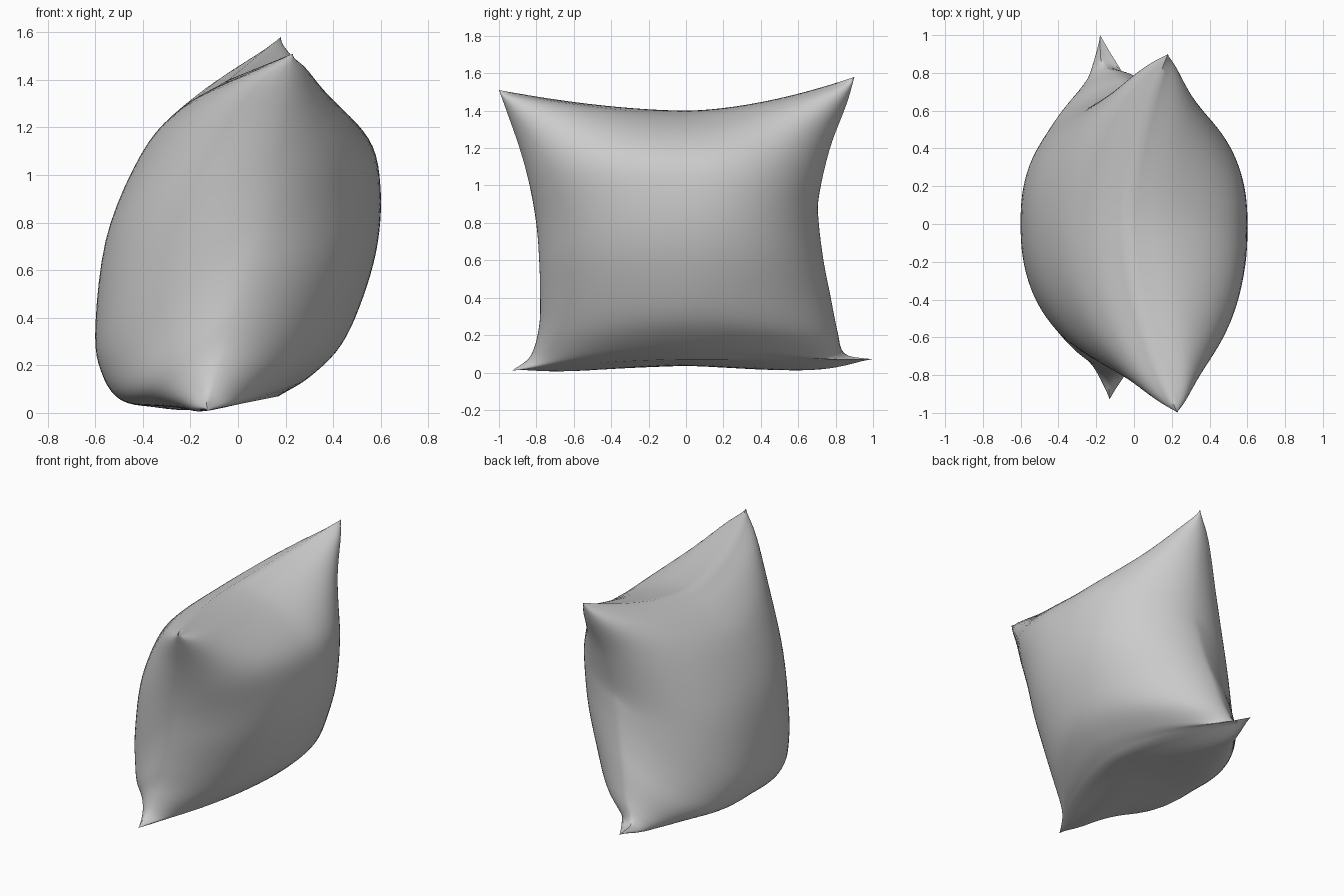
import bpy
import bmesh
import math
from mathutils import Vector

ROWS = 44      # steps from the bottom seam to the top seam
COLUMNS = 56   # steps from the front seam to the back seam

if "Cube" in bpy.data.objects:
    bpy.data.objects.remove(bpy.data.objects["Cube"], do_unlink=True)


def smooth_path(points, t):
    """Catmull-Rom position along a list of control points, t from 0 to 1."""
    last = len(points) - 1
    place = t * last
    i = min(int(place), last - 1)
    f = place - i
    b, c = Vector(points[i]), Vector(points[i + 1])
    a = Vector(points[i - 1]) if i > 0 else b * 2 - c
    d = Vector(points[i + 2]) if i + 2 <= last else c * 2 - b
    return b + ((c - a) * f + (a * 2 - b * 5 + c * 4 - d) * f ** 2
                + (b * 3 - a - c * 3 + d) * f ** 3) / 2


# Middle cross-section of each cloth panel (x, z), bottom seam to top seam
left_panel = [(.17, .07), (.3, .15), (.43, .28), (.52, .47), (.585, .7),
              (.6, .93), (.56, 1.13), (.42, 1.27), (.2, 1.365), (-.04, 1.4)]
right_panel = [(.17, .07), (-.05, .045), (-.3, .035), (-.48, .05), (-.57, .16),
               (-.6, .35), (-.55, .75), (-.4, 1.1), (-.24, 1.28), (-.04, 1.4)]

# Side seams (x, y, z), from bottom corner to top corner
front_seam = [(-.13, -.93, .01), (-.13, -.83, .09), (-.08, -.785, .25),
              (-.03, -.78, .42), (.03, -.785, .6), (.08, -.8, .8),
              (.13, -.835, 1), (.17, -.89, 1.2), (.21, -.96, 1.4),
              (.23, -1, 1.51)]
back_seam = [(-.18, 1, .07), (-.17, .85, .1), (-.1, .81, .22),
             (-.05, .77, .42), (0, .735, .6), (.04, .71, .8),
             (.07, .71, .94), (.1, .77, 1.2), (.15, .86, 1.44),
             (.18, .9, 1.58)]


def cloth_point(panel, s, v):
    """Flat sheet stretched between the seams, plus the stuffing's bulge."""
    seam = smooth_path(front_seam if v < 0 else back_seam, s)
    core = Vector(panel[0]).lerp(Vector(panel[-1]), s)
    # The sides pinch in halfway up and stay full towards the corners
    pinch = .58 - .28 * abs(2 * s - 1) ** 1.5
    fullness = max(0, 1 - abs(v) ** 2.4) ** pinch
    bulge = (smooth_path(panel, s) - core) * fullness
    sheet = core.lerp(Vector((seam.x, seam.z)), abs(v) ** 1.7)
    x, z = sheet + bulge
    return Vector((x, seam.y * abs(v), max(z, 0)))


# Two panels sewn together along their shared border
bm = bmesh.new()
for panel in (left_panel, right_panel):
    grid = []
    for i in range(ROWS + 1):
        s = i / ROWS
        angles = [math.pi * (j / COLUMNS - .5) for j in range(COLUMNS + 1)]
        grid.append([bm.verts.new(cloth_point(panel, s, math.sin(a)))
                     for a in angles])
    for low, high in zip(grid, grid[1:]):
        for j in range(COLUMNS):
            bm.faces.new((low[j], low[j + 1], high[j + 1], high[j]))
bmesh.ops.remove_doubles(bm, verts=bm.verts, dist=.0005)
bmesh.ops.recalc_face_normals(bm, faces=bm.faces)

mesh = bpy.data.meshes.new("pillow")
bm.to_mesh(mesh)
bm.free()
pillow = bpy.data.objects.new("pillow", mesh)
bpy.context.collection.objects.link(pillow)

# Plain cloth colour
cloth = bpy.data.materials.new("light_grey_cloth")
cloth.use_nodes = True
colour = (.6, .6, .6, 1)
cloth.diffuse_color = colour
cloth.node_tree.nodes["Principled BSDF"].inputs["Base Color"].default_value = colour
mesh.materials.append(cloth)

# Soft shading with the seams kept crisp
bpy.ops.object.select_all(action='DESELECT')
pillow.select_set(True)
bpy.context.view_layer.objects.active = pillow
bpy.ops.object.shade_smooth_by_angle(angle=math.radians(60))
